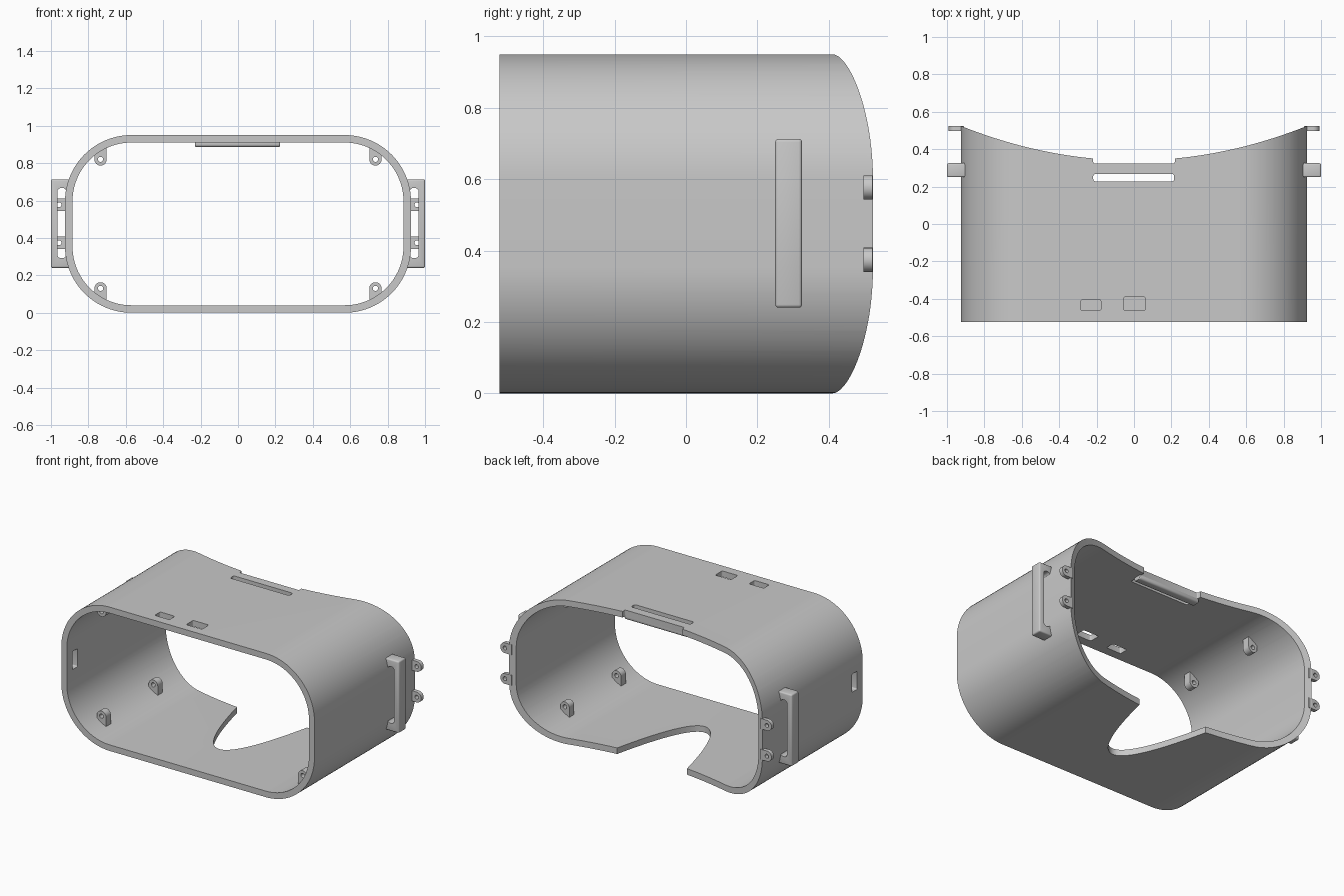
import bpy
import bmesh
import math

cube = bpy.data.objects.get("Cube")
if cube:
    bpy.data.objects.remove(cube, do_unlink=True)

grey = bpy.data.materials.new("plain grey")
grey.use_nodes = True
COLOUR = (0.58, 0.58, 0.58, 1)
grey.diffuse_color = COLOUR
grey.node_tree.nodes["Principled BSDF"].inputs["Base Color"].default_value = COLOUR

HEIGHT, HALF, BACK = 0.95, 0.925, 0.523
PLACE = {
    "X": lambda u, v, d: (d, u, v),
    "Y": lambda u, v, d: (u, d, v),
    "Z": lambda u, v, d: (u, v, d),
}


def prism(name, points, axis, start, end):
    """Extrude a closed outline along an axis."""
    bm = bmesh.new()
    place = PLACE[axis]
    face = bm.faces.new([bm.verts.new(place(u, v, start)) for u, v in points])
    top = bmesh.ops.extrude_face_region(bm, geom=[face])["geom"]
    shift = place(0, 0, end - start)
    bmesh.ops.translate(bm, vec=shift, verts=[g for g in top if isinstance(g, bmesh.types.BMVert)])
    bmesh.ops.recalc_face_normals(bm, faces=bm.faces)
    mesh = bpy.data.meshes.new(name)
    bm.to_mesh(mesh)
    bm.free()
    mesh.materials.append(grey)
    obj = bpy.data.objects.new(name, mesh)
    bpy.context.collection.objects.link(obj)
    return obj


def arc(cx, cy, r, a0, a1, n):
    return [(cx + r * math.cos(math.radians(a0 + (a1 - a0) * i / n)),
             cy + r * math.sin(math.radians(a0 + (a1 - a0) * i / n))) for i in range(n + 1)]


def rounded(u0, u1, v0, v1, r, n=4):
    return (arc(u1 - r, v1 - r, r, 0, 90, n) + arc(u0 + r, v1 - r, r, 90, 180, n)
            + arc(u0 + r, v0 + r, r, 180, 270, n) + arc(u1 - r, v0 + r, r, 270, 360, n))


def circle(cx, cy, r):
    return arc(cx, cy, r, 0, 345, 23)


def activate(obj):
    bpy.ops.object.select_all(action="DESELECT")
    obj.select_set(True)
    bpy.context.view_layer.objects.active = obj


def apply(obj, mod):
    activate(obj)
    bpy.ops.object.modifier_apply(modifier=mod.name)


def cut(obj, points, axis, start, end):
    """Subtract an extruded outline."""
    cutter = prism("cutter", points, axis, start, end)
    cutter.hide_render = True
    mod = obj.modifiers.new("cut", "BOOLEAN")
    mod.operation, mod.solver, mod.object = "DIFFERENCE", "EXACT", cutter
    apply(obj, mod)
    bpy.data.objects.remove(cutter, do_unlink=True)


def bevel(obj, width):
    mod = obj.modifiers.new("bevel", "BEVEL")
    mod.width, mod.segments = width, 3
    apply(obj, mod)


def smooth(obj):
    activate(obj)
    bpy.ops.object.shade_smooth_by_angle(angle=math.radians(30))


# Shell: open rounded tube
wall = 0.04
shell = prism("shell", rounded(-HALF, HALF, 0, HEIGHT, 0.355, 24), "Y", -BACK, 0.6)
cut(shell, rounded(-HALF + wall, HALF - wall, wall, HEIGHT - wall, 0.315, 24), "Y", -1, 1)

# Curved back edge
xs = [-1 + i / 24 for i in range(49)]
curve = [(x, 0.34 + 0.215 * x * x) for x in xs]
cut(shell, curve + [(1, 1), (-1, 1)], "Z", -0.5, 1.5)

# Nose opening in the floor
nose = [(x * 0.3, -0.195 + 0.549 * (x * 0.3 / 0.255) ** 2) for x in xs]
cut(shell, nose, "Z", -0.1, 0.2)

# Top notch, long slot and two small windows
cut(shell, rounded(-0.218, 0.218, 0.324, 0.5, 0.008), "Z", 0.7, 1.2)
cut(shell, rounded(-0.218, 0.215, 0.228, 0.267, 0.012), "Z", 0.7, 1.2)
cut(shell, rounded(-0.285, -0.177, -0.463, -0.405, 0.01), "Z", 0.7, 1.2)
cut(shell, rounded(-0.055, 0.06, -0.463, -0.39, 0.01), "Z", 0.7, 1.2)

# Small port in one side wall
cut(shell, rounded(-0.465, -0.412, 0.43, 0.55, 0.008), "X", -1.2, -0.7)
smooth(shell)

# Rounded lip under the notch
lip = prism("notch_lip", rounded(0.268, 0.324, 0.886, 0.925, 0.014), "X", -0.23, 0.225)
bevel(lip, 0.008)
smooth(lip)

for side, label in ((1, "left"), (-1, "right")):
    def flip(points):
        return [(side * u, v) for u, v in points]

    # Strap bracket
    bracket = prism(label + "_strap_bracket",
                    flip([(0.895, 0.24), (1, 0.24), (1, 0.713), (0.895, 0.713)]), "Y", 0.25, 0.325)
    bevel(bracket, 0.009)
    cut(bracket, flip(rounded(0.918, 0.966, 0.292, 0.667, 0.02)), "Y", 0, 0.5)
    smooth(bracket)

    # Hinge lugs on the back edge
    for z, level in ((0.374, "lower"), (0.577, "upper")):
        outline = arc(0.957, z, 0.034, -90, 90, 16) + [(0.91, z + 0.034), (0.91, z - 0.034)]
        lug = prism(f"{label}_{level}_lug", flip(outline), "Y", 0.497, BACK)
        cut(lug, flip(circle(0.957, z, 0.013)), "Y", 0, 1)
        smooth(lug)

    # Inner screw tabs, front and rear, floor and roof
    for y, depth in ((-0.35, "front"), (0.19, "rear")):
        for roof in (True, False):
            outline = arc(0.735, 0.82, 0.033, 180, 360, 16) + [(0.768, 0.86), (0.702, 0.895)]
            hole = circle(0.735, 0.82, 0.014)
            if not roof:
                outline = [(u, HEIGHT - v) for u, v in outline]
                hole = [(u, HEIGHT - v) for u, v in hole]
            tab = prism(f"{label}_{depth}_{'roof' if roof else 'floor'}_tab",
                        flip(outline), "Y", y - 0.025, y + 0.025)
            cut(tab, flip(hole), "Y", -1, 1)
            smooth(tab)
